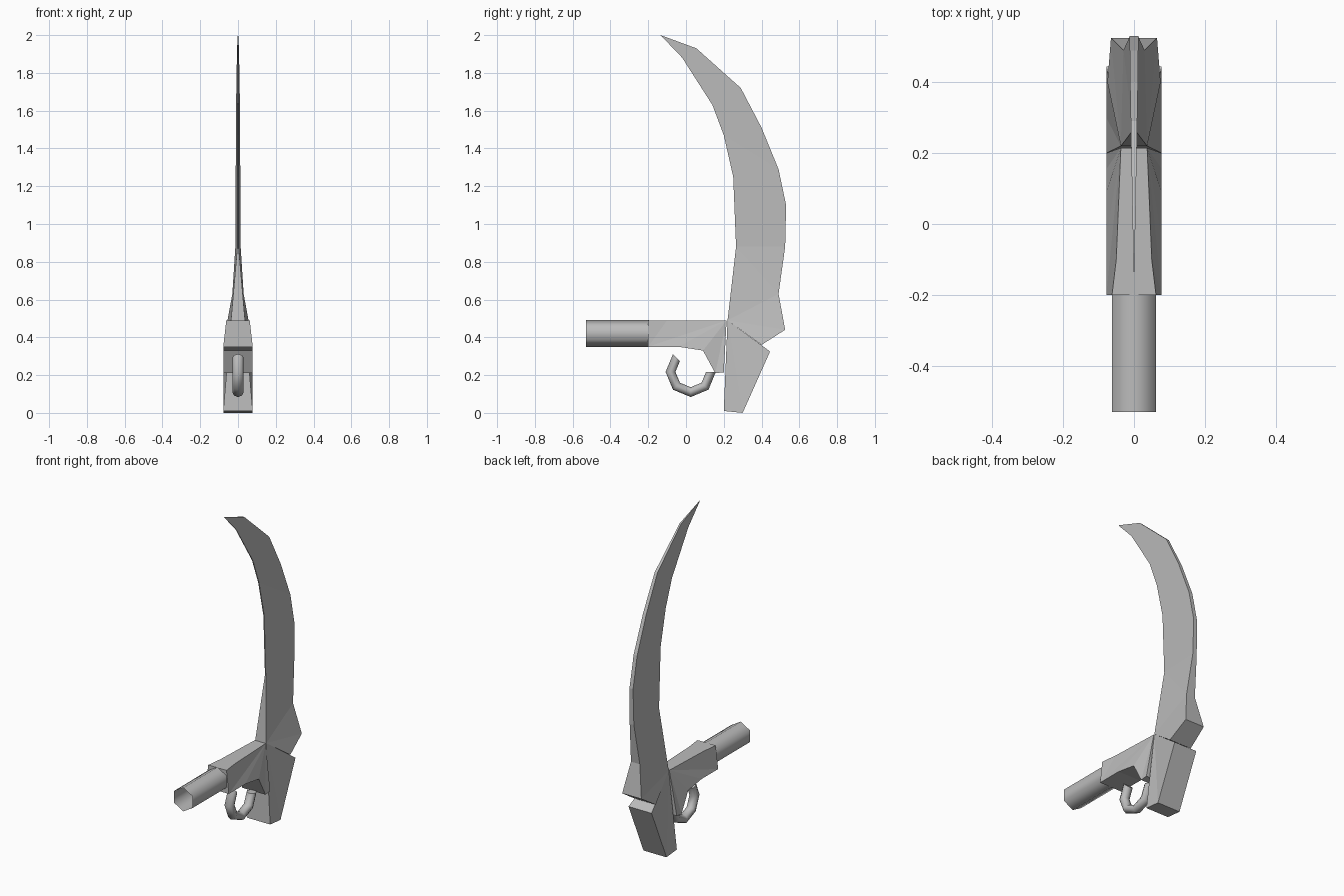
import bpy, bmesh, math
from mathutils import Vector

cube = bpy.data.objects.get("Cube")
if cube:
    bpy.data.objects.remove(cube, do_unlink=True)

grey = bpy.data.materials.new("plain_grey")
grey.use_nodes = True
COLOUR = (0.5, 0.5, 0.5, 1.0)
grey.diffuse_color = COLOUR
grey.node_tree.nodes["Principled BSDF"].inputs["Base Color"].default_value = COLOUR


def finish(name, bm, smooth=False):
    bmesh.ops.recalc_face_normals(bm, faces=bm.faces[:])
    for f in bm.faces:
        f.smooth = smooth and len(f.verts) == 4
    mesh = bpy.data.meshes.new(name)
    bm.to_mesh(mesh)
    bm.free()
    mesh.materials.append(grey)
    obj = bpy.data.objects.new(name, mesh)
    bpy.context.collection.objects.link(obj)
    return obj


def slab(name, outline, side_faces):
    """Mirrored solid from (y, z, half width) outline points."""
    bm = bmesh.new()
    sides = [[bm.verts.new((s * w, y, z)) for y, z, w in outline] for s in (1, -1)]
    for verts in sides:
        for face in side_faces:
            bm.faces.new([verts[i] for i in face])
    left, right = sides
    n = len(outline)
    for i in range(n):
        j = (i + 1) % n
        bm.faces.new((left[i], left[j], right[j], right[i]))
    return finish(name, bm)


def tube(name, rings, capped):
    """Smooth tube through a list of vertex rings."""
    bm = bmesh.new()
    loops = [[bm.verts.new(p) for p in ring] for ring in rings]
    n = len(loops[0])
    for a, b in zip(loops, loops[1:]):
        for i in range(n):
            j = (i + 1) % n
            bm.faces.new((a[i], a[j], b[j], b[i]))
    if capped:
        bm.faces.new(loops[0])
        bm.faces.new(loops[-1])
    return finish(name, bm, smooth=True)


# Curved blade: front edge runs up to the tip, back edge runs up to match
front = [(0.22, 0.49, 0.037), (0.265, 0.88, 0.003), (0.25, 1.25, 0.003),
         (0.20, 1.47, 0.003), (0.14, 1.63, 0.003), (-0.02, 1.88, 0.002),
         (-0.135, 2.0, 0.001)]
back = [(0.40, 0.36, 0.075), (0.525, 0.44, 0.065), (0.49, 0.63, 0.03),
        (0.525, 0.88, 0.014), (0.53, 1.10, 0.012), (0.49, 1.29, 0.012),
        (0.40, 1.51, 0.011), (0.29, 1.72, 0.009), (0.055, 1.93, 0.005)]
outline = front + back[::-1]
last = len(outline) - 1          # back point k has index last - k
faces = [(0, last, last - 1), (0, last - 1, last - 2), (0, last - 2, 1),
         (1, last - 2, last - 3)]
faces += [(i, i + 1, last - i - 3, last - i - 2) for i in range(1, 6)]
slab("blade", outline, faces)

# Body, narrowing towards the blade along its top
body = [(0.215, 0.49, 0.037), (-0.10, 0.49, 0.05), (-0.20, 0.49, 0.062),
        (-0.20, 0.35, 0.078), (-0.04, 0.35, 0.078), (0.09, 0.33, 0.078),
        (0.155, 0.21, 0.078), (0.20, 0.215, 0.078)]
slab("body", body, [(0, 1, 3), (1, 2, 3)] + [(0, i, i + 1) for i in range(3, 7)])

# Grip
grip = [(0.22, 0.49, 0.037), (0.445, 0.325, 0.078), (0.30, 0.0, 0.078),
        (0.20, 0.01, 0.078)]
slab("grip", grip, [(0, 1, 2), (0, 2, 3)])

# Open six-sided barrel
hexagon = [math.radians(90 + 60 * k) for k in range(6)]
tube("barrel", [[(0.072 * math.cos(a), y, 0.421 + 0.072 * math.sin(a)) for a in hexagon]
                for y in (-0.53, -0.195)], capped=False)

# Trigger hook: open ring swept in 45 degree steps
centre = Vector((0, 0.025, 0.217))
rings = []
for step in range(6):
    t = math.radians(-45 * step)
    out = Vector((0, math.cos(t), math.sin(t)))
    rings.append([centre + out * (0.107 + 0.026 * math.cos(2 * math.pi * k / 8))
                  + Vector((0.03 * math.sin(2 * math.pi * k / 8), 0, 0)) for k in range(8)])
tube("trigger_hook", rings, capped=True)
